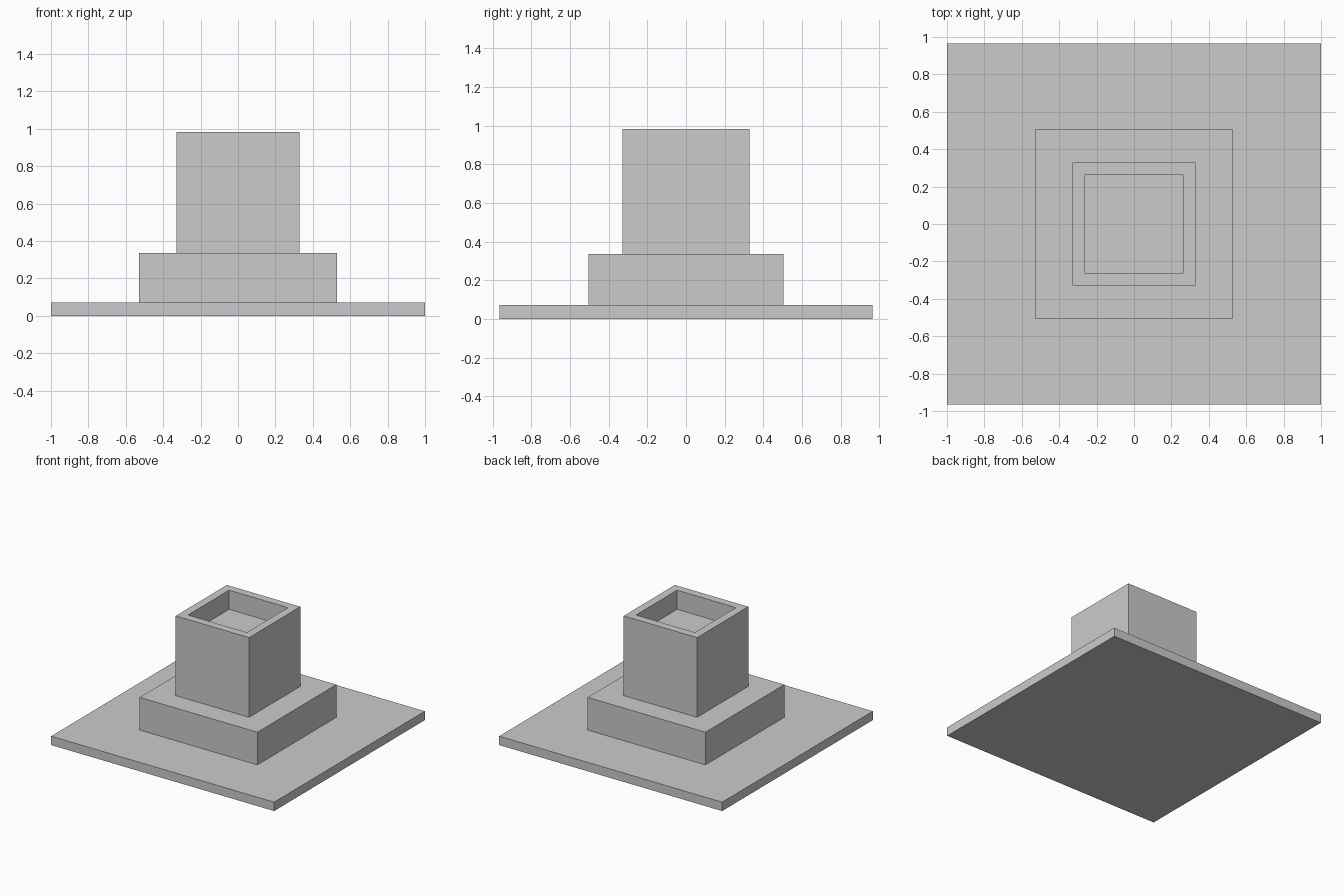
import bpy, bmesh
from mathutils import Matrix

if "Cube" in bpy.data.objects:
    bpy.data.objects.remove(bpy.data.objects["Cube"])


def box(name, hx, hy, z0, z1):
    """Axis-aligned box from half sizes and a z range."""
    bm = bmesh.new()
    m = Matrix.Translation((0, 0, (z0 + z1) / 2)) @ Matrix.Diagonal((2 * hx, 2 * hy, z1 - z0, 1))
    bmesh.ops.create_cube(bm, size=1, matrix=m)
    mesh = bpy.data.meshes.new(name)
    bm.to_mesh(mesh)
    bm.free()
    obj = bpy.data.objects.new(name, mesh)
    bpy.context.collection.objects.link(obj)
    return obj


# Stepped plinth
box("base_slab", 1.0, 0.965, 0.0, 0.072)
box("middle_step", 0.528, 0.505, 0.072, 0.337)

# Column with a shallow square recess in its top
column = box("column", 0.329, 0.328, 0.337, 0.983)
bm = bmesh.new()
bm.from_mesh(column.data)
bm.normal_update()
top = [f for f in bm.faces if f.normal.z > 0.9]
bmesh.ops.inset_region(bm, faces=top, thickness=0.092)
floor = bmesh.ops.extrude_face_region(bm, geom=top)["geom"]
bmesh.ops.delete(bm, geom=top, context="FACES")
bmesh.ops.translate(bm, verts=[g for g in floor if isinstance(g, bmesh.types.BMVert)],
                    vec=(0, 0, -0.155))
bmesh.ops.recalc_face_normals(bm, faces=bm.faces)
bm.to_mesh(column.data)
bm.free()
